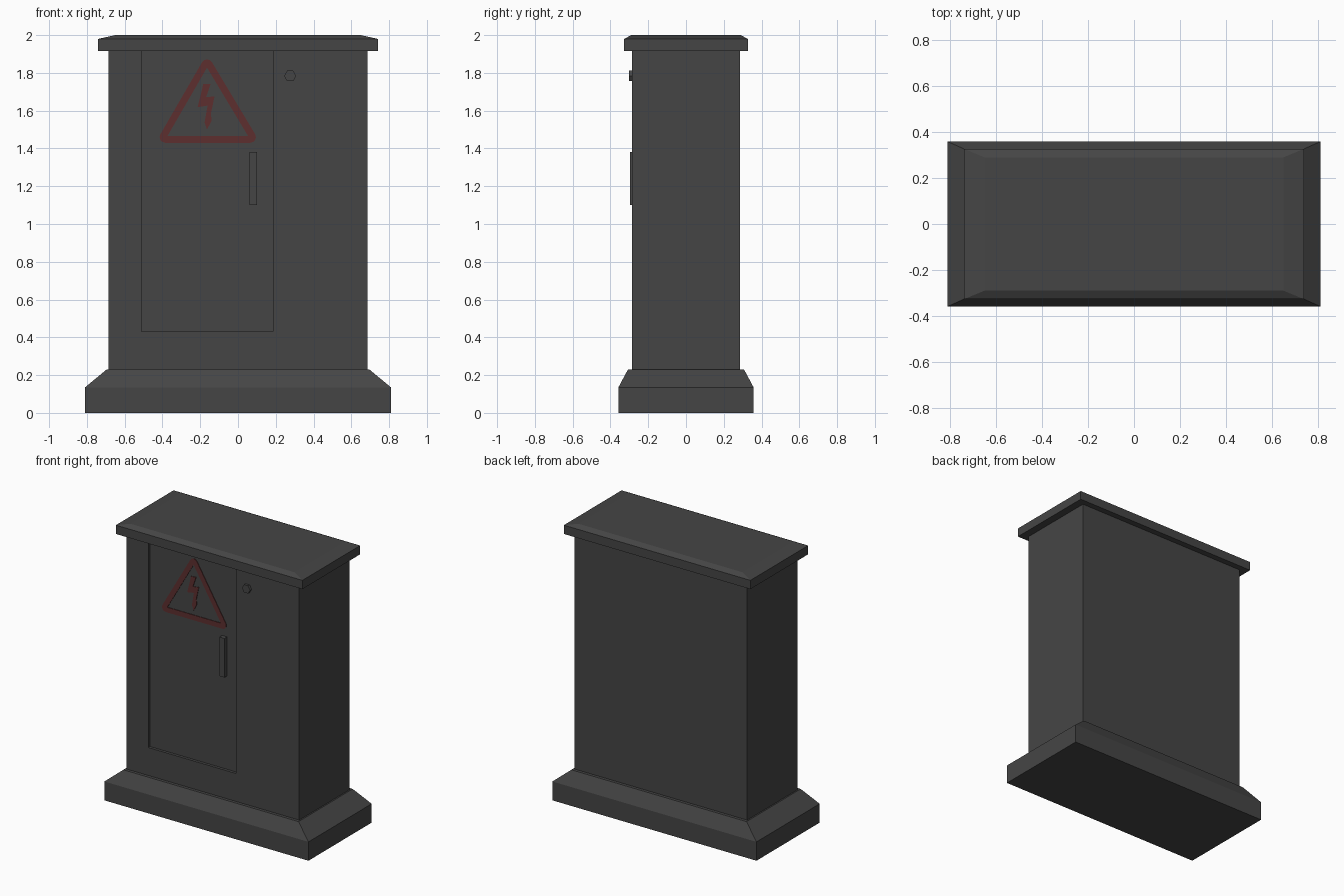
import bpy, bmesh, math
from mathutils import Vector

if "Cube" in bpy.data.objects:
    bpy.data.objects.remove(bpy.data.objects["Cube"])


def material(name, rgb):
    m = bpy.data.materials.new(name)
    m.diffuse_color = (*rgb, 1.0)
    m.use_nodes = True
    m.node_tree.nodes["Principled BSDF"].inputs["Base Color"].default_value = m.diffuse_color
    return m


GREY = material("dark_grey_paint", (0.06, 0.06, 0.06))
RED = material("warning_red", (0.11, 0.028, 0.028))


def finish(name, bm, mat):
    bmesh.ops.recalc_face_normals(bm, faces=bm.faces)
    me = bpy.data.meshes.new(name)
    bm.to_mesh(me)
    bm.free()
    me.materials.append(mat)
    ob = bpy.data.objects.new(name, me)
    bpy.context.collection.objects.link(ob)
    return ob


def stack(levels):
    """Closed solid from stacked rectangles (half_x, half_y, z)."""
    bm = bmesh.new()
    rings = [[bm.verts.new((sx * hx, sy * hy, z))
              for sx, sy in ((-1, -1), (1, -1), (1, 1), (-1, 1))]
             for hx, hy, z in levels]
    bm.faces.new(rings[0][::-1])
    bm.faces.new(rings[-1])
    for a, b in zip(rings, rings[1:]):
        for i in range(4):
            j = (i + 1) % 4
            bm.faces.new((a[i], a[j], b[j], b[i]))
    return bm


def prism(name, pts, faces, y_front, depth, mat):
    """Flat shape in the xz plane, extruded backwards."""
    bm = bmesh.new()
    vs = [bm.verts.new((x, y_front, z)) for x, z in pts]
    fs = [bm.faces.new([vs[i] for i in f]) for f in faces]
    bmesh.ops.recalc_face_normals(bm, faces=fs)
    ext = bmesh.ops.extrude_face_region(bm, geom=fs, use_keep_orig=True)
    moved = [g for g in ext["geom"] if isinstance(g, bmesh.types.BMVert)]
    bmesh.ops.translate(bm, verts=moved, vec=(0, depth, 0))
    return finish(name, bm, mat)


def plate(name, x0, x1, z0, z1, y0, y1, mat):
    return prism(name, [(x0, z0), (x1, z0), (x1, z1), (x0, z1)],
                 [(0, 1, 2, 3)], y0, y1 - y0, mat)


# Plinth and roof cap
finish("plinth", stack([(0.81, 0.358, 0), (0.81, 0.358, 0.135),
                        (0.695, 0.307, 0.23)]), GREY)
finish("roof_cap", stack([(0.74, 0.327, 1.917), (0.74, 0.327, 1.98),
                          (0.65, 0.29, 2.0)]), GREY)

# Cabinet body with a recess for the door
DX0, DX1, DZ0, FRONT, DOOR = -0.512, 0.185, 0.43, -0.285, -0.265
bm = stack([(0.685, 0.285, 0.23), (0.685, 0.285, 1.917)])
for co, no in (((DX0, 0, 0), (1, 0, 0)), ((DX1, 0, 0), (1, 0, 0)),
               ((0, 0, DZ0), (0, 0, 1))):
    bmesh.ops.bisect_plane(bm, geom=bm.verts[:] + bm.edges[:] + bm.faces[:],
                           plane_co=co, plane_no=no)
for f in bm.faces[:]:
    c = f.calc_center_median()
    if abs(c.y - FRONT) < 1e-4 and DX0 < c.x < DX1 and c.z > DZ0:
        ext = bmesh.ops.extrude_face_region(bm, geom=[f])
        moved = [g for g in ext["geom"] if isinstance(g, bmesh.types.BMVert)]
        bmesh.ops.translate(bm, verts=moved, vec=(0, 0.03, 0))
        if f.is_valid:
            bm.faces.remove(f)
        break
finish("cabinet_body", bm, GREY)

# Door, handle and lock
plate("door", DX0, DX1, DZ0, 1.917, DOOR, DOOR + 0.011, GREY)
plate("door_handle", 0.06, 0.1, 1.1, 1.38, -0.296, DOOR + 0.002, GREY)
lock = [(0.276 + 0.032 * math.cos(k * math.pi / 3),
         1.784 + 0.032 * math.sin(k * math.pi / 3)) for k in range(6)]
prism("lock", lock, [tuple(range(6))], -0.303, 0.02, GREY)

# Warning triangle: rounded outer outline around a sharp inner one
SIGN = DOOR - 0.004
corners = [Vector((-0.164, 1.842)), Vector((-0.385, 1.46)), Vector((0.065, 1.46))]
centre = sum(corners, Vector((0, 0))) / 3
N = 5
pts = [tuple(c + (centre - c).normalized() * 0.014) for c in corners]
faces = []
for i, c in enumerate(corners):
    start = math.radians(30 + 120 * i)
    for k in range(N):
        a = start + math.radians(120) * k / (N - 1)
        pts.append((c.x + 0.03 * math.cos(a), c.y + 0.03 * math.sin(a)))
    first = 3 + i * N
    faces += [(i, first + k, first + k + 1) for k in range(N - 1)]
    j = (i + 1) % 3
    faces.append((i, first + N - 1, 3 + j * N, j))
prism("warning_triangle", pts, faces, SIGN, 0.005, RED)

# Lightning bolt inside the triangle
bolt = [(-0.184, 1.74), (-0.145, 1.742), (-0.169, 1.671), (-0.124, 1.676),
        (-0.143, 1.586), (-0.14, 1.546), (-0.164, 1.5), (-0.177, 1.538),
        (-0.161, 1.627), (-0.214, 1.618)]
prism("lightning_bolt", bolt, [tuple(range(len(bolt)))], SIGN, 0.005, RED)
